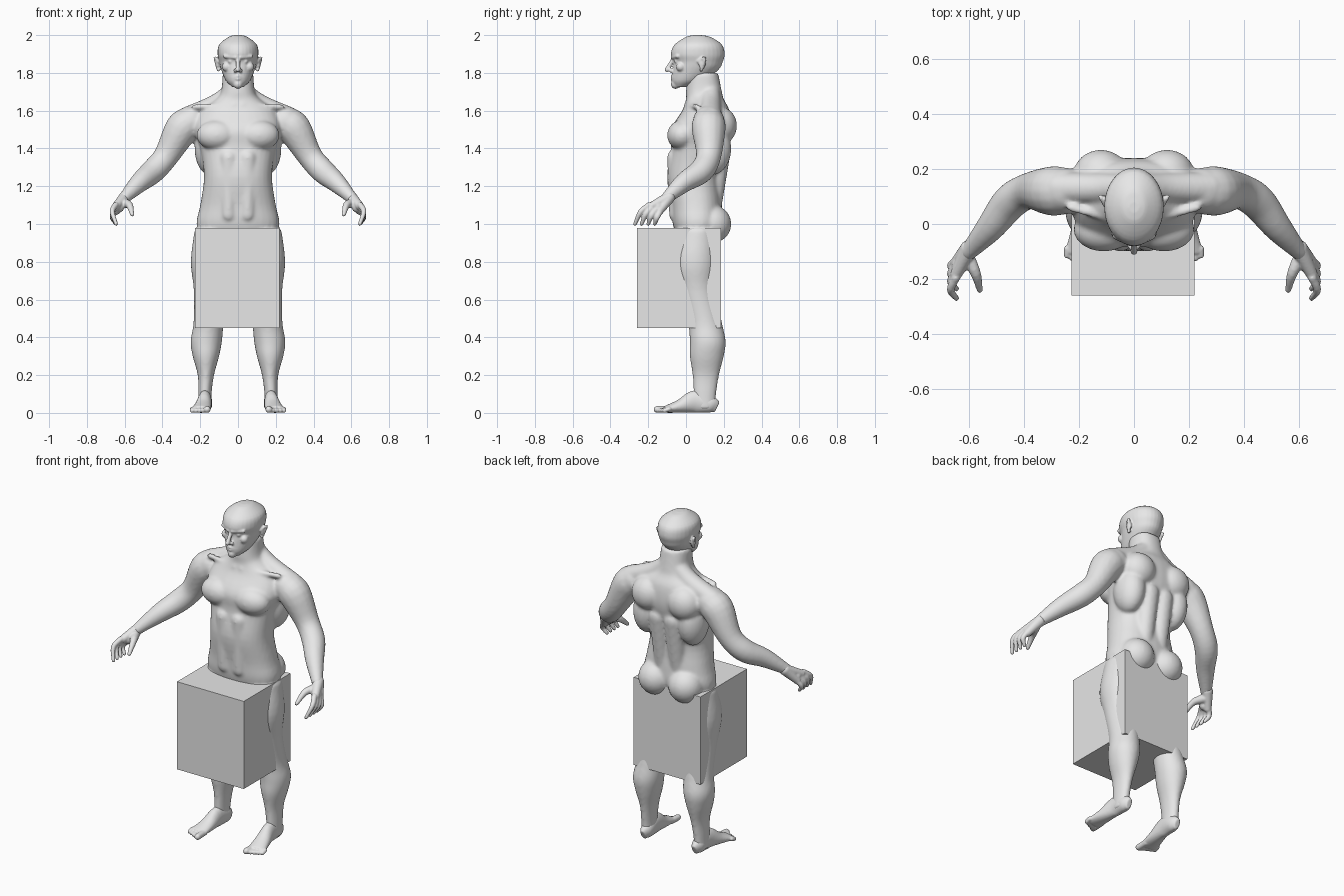
import bpy, bmesh, math
from mathutils import Vector, Matrix

default_cube = bpy.data.objects.get("Cube")
if default_cube:
    bpy.data.objects.remove(default_cube, do_unlink=True)

grey = (.8, .8, .8, 1)
clay = bpy.data.materials.new("clay_grey")
clay.use_nodes = True
clay.diffuse_color = grey
clay.node_tree.nodes["Principled BSDF"].inputs["Base Color"].default_value = grey

FORWARD, UP, SIDEWAYS = Vector((0, 1, 0)), Vector((0, 0, 1)), Vector((1, 0, 0))


def smooth_path(points, steps=4):
    """Catmull-Rom curve through equal-length tuples."""
    knots = [Vector(point) for point in points]
    knots = [knots[0] * 2 - knots[1]] + knots + [knots[-1] * 2 - knots[-2]]
    path = []
    for before, start, end, after in zip(knots, knots[1:], knots[2:], knots[3:]):
        leave, arrive = (end - before) / 2, (after - start) / 2
        for step in range(steps):
            t = step / steps
            ease = t * t * (3 - 2 * t)
            path.append(start.lerp(end, ease) + leave * t * (1 - t) ** 2
                        - arrive * t * t * (1 - t))
    return path + [knots[-2]]


def tube(mesh, stations, axis=None, reference=FORWARD, power=2, sides=32):
    """Skin elliptical rings (x, y, z, half width, half depth) along a smooth path."""
    path = smooth_path(stations)
    rings = []
    for index, station in enumerate(path):
        centre = station[:3]
        ahead, behind = path[min(index + 1, len(path) - 1)], path[max(index - 1, 0)]
        tangent = axis or (Vector(ahead[:3]) - Vector(behind[:3])).normalized()
        across = tangent.cross(reference).normalized()
        depth = across.cross(tangent)
        ring = []
        for corner in range(sides):
            angle = math.tau * corner / sides
            cosine, sine = math.cos(angle), math.sin(angle)
            u = math.copysign(abs(cosine) ** (2 / power), cosine) * station[3]
            v = math.copysign(abs(sine) ** (2 / power), sine) * station[4]
            ring.append(mesh.verts.new(Vector(centre) + across * u + depth * v))
        rings.append(ring)
    for lower, upper in zip(rings, rings[1:]):
        for corner in range(sides):
            following = (corner + 1) % sides
            mesh.faces.new((lower[corner], lower[following], upper[following], upper[corner]))
    mesh.faces.new(reversed(rings[0]))
    mesh.faces.new(rings[-1])


def stack(mesh, levels, power=2):
    """Horizontal rings given as (height, half width, front, back)."""
    stations = [(0, (front + back) / 2, height, width, (back - front) / 2)
                for height, width, front, back in levels]
    tube(mesh, stations, axis=UP, power=power)


def ball(mesh, centre, *radii):
    """Ellipsoid, or a sphere when a single radius is given."""
    size = radii if len(radii) == 3 else radii * 3
    matrix = Matrix.Translation(centre) @ Matrix.Diagonal((*size, 1))
    bmesh.ops.create_uvsphere(mesh, u_segments=24, v_segments=16, radius=1, matrix=matrix)


def limb(mesh, *points, reference=FORWARD):
    """Round limb through (x, y, z, radius) points with rounded ends."""
    tube(mesh, [(*point, point[3]) for point in points], reference=reference, sides=16)
    for point in (points[0], points[-1]):
        ball(mesh, point[:3], point[3])


def add_object(mesh, name):
    data = bpy.data.meshes.new(name)
    bmesh.ops.recalc_face_normals(mesh, faces=mesh.faces)
    mesh.to_mesh(data)
    mesh.free()
    data.materials.append(clay)
    part = bpy.data.objects.new(name, data)
    bpy.context.collection.objects.link(part)
    return part


def add_skin(mesh, name, voxel, smoothing):
    """Mirror the forms, fuse them into one skin and relax it."""
    part = add_object(mesh, name)
    mirror = part.modifiers.new("mirror", 'MIRROR')
    mirror.use_mirror_merge = False
    fuse = part.modifiers.new("fuse", 'REMESH')
    fuse.mode = 'VOXEL'
    fuse.voxel_size = voxel
    fuse.use_smooth_shade = True
    relax = part.modifiers.new("relax", 'SMOOTH')
    relax.factor = .5
    relax.iterations = smoothing


# Torso and neck
body = bmesh.new()
stack(body, [(.9, .19, -.04, .15), (1, .22, -.07, .19), (1.1, .2, -.08, .19),
             (1.25, .18, -.1, .18), (1.4, .2, -.08, .22), (1.5, .23, -.08, .24),
             (1.6, .2, -.02, .23), (1.66, .12, 0, .2), (1.7, .09, 0, .19),
             (1.8, .08, .01, .17)], power=2.3)
# Chest, side of back, shoulder blade and seat
ball(body, (.11, -.02, 1.47), .11, .08, .08)
ball(body, (.15, .14, 1.4), .08, .1, .14)
ball(body, (.12, .18, 1.52), .1, .09, .1)
ball(body, (.1, .14, 1), .1)
# Spine columns, belly columns, neck slope and collar bone
limb(body, (.05, .14, 1.1, .05), (.05, .18, 1.4, .06))
limb(body, (.05, -.05, 1.05, .04), (.05, -.05, 1.35, .05))
limb(body, (.03, .13, 1.7, .05), (.12, .13, 1.63, .055), (.27, .13, 1.56, .06))
limb(body, (.02, 0, 1.63, .012), (.23, .06, 1.62, .015))
# Arm
limb(body, (.25, .12, 1.54, .085), (.3, .12, 1.5, .09), (.38, .12, 1.36, .067),
     (.45, .08, 1.28, .065), (.52, -.01, 1.22, .053), (.6, -.1, 1.14, .032))
# Leg
tube(body, [(.12, .06, .97, .11, .11), (.14, .05, .8, .11, .12), (.14, .06, .65, .094, .1),
            (.155, .1, .48, .08, .09), (.168, .115, .38, .083, .095), (.17, .11, .3, .07, .09),
            (.17, .105, .2, .043, .07), (.175, .1, .1, .035, .06),
            (.175, .1, .02, .035, .055)], axis=UP)
add_skin(body, "body", voxel=.009, smoothing=7)

# Skull and jaw
head = bmesh.new()
stack(head, [(1.725, .03, -.06, 0), (1.76, .065, -.075, .1), (1.82, .09, -.07, .175),
             (1.86, .1, -.066, .195), (1.9, .108, -.08, .205), (1.95, .1, -.06, .19),
             (1.99, .05, 0, .13), (2, .02, .04, .08)])
# Nose, nostril, brow, eye, cheek and chin
limb(head, (0, -.07, 1.87, .01), (0, -.1, 1.817, .013))
ball(head, (.014, -.08, 1.812), .011)
limb(head, (.012, -.072, 1.882, .01), (.07, -.045, 1.888, .01))
ball(head, (.038, -.046, 1.862), .016)
ball(head, (.06, -.028, 1.832), .025)
ball(head, (0, -.055, 1.74), .025)
# Lips
for height in (1.767, 1.782):
    limb(head, (0, -.076, height, .007), (.034, -.06, 1.775, .004))
# Ear: rim around a shallow hollow
limb(head, (.104, .065, 1.86, .007), (.122, .1, 1.88, .008), (.104, .08, 1.815, .009),
     reference=SIDEWAYS)
ball(head, (.108, .085, 1.85), .01, .02, .03)
add_skin(head, "head", voxel=.005, smoothing=4)

# Palm
hand = bmesh.new()
wrist = (.6, -.09, 1.14, .032)
for knuckle in ((.645, -.18, 1.095, .022), (.645, -.14, 1.07, .022)):
    limb(hand, wrist, knuckle)
ball(hand, (.632, -.15, 1.09), .03)
# Four curled fingers, from index to little
for finger in range(4):
    y = -.195 + .02 * finger
    z = 1.1 - .01 * finger
    reach = .075 - .015 * finger
    limb(hand, (.648, y, z, .016), (.666, y - reach * .6, z - .035, .014),
         (.645, y - reach, 1, .01), reference=SIDEWAYS)
# Thumb
limb(hand, (.605, -.12, 1.11, .026), (.575, -.18, 1.1, .019), (.56, -.24, 1.05, .011),
     reference=SIDEWAYS)
add_skin(hand, "hands", voxel=.005, smoothing=3)

# Foot resting on the ground, from heel to ball
foot = bmesh.new()
tube(foot, [(x, y, height, width, height) for x, y, width, height in (
    (.172, .165, .016, .03), (.172, .13, .035, .045), (.175, .05, .036, .06),
    (.185, -.03, .045, .036), (.198, -.11, .053, .018))], reference=UP)
# Toes, from big to little
for toe in range(5):
    x = .163 + .02 * toe
    tip = -.153 + .01 * toe
    radius = .0125 if toe else .018
    limb(foot, (x, -.09, .02, radius), (x, tip, radius, radius), reference=UP)
add_skin(foot, "feet", voxel=.005, smoothing=3)

# Plain block around the thighs
block = bmesh.new()
bmesh.ops.create_cube(block, size=1, matrix=Matrix.Translation((-.003, -.037, .715))
                      @ Matrix.Diagonal((.447, .445, .53, 1)))
add_object(block, "block")
